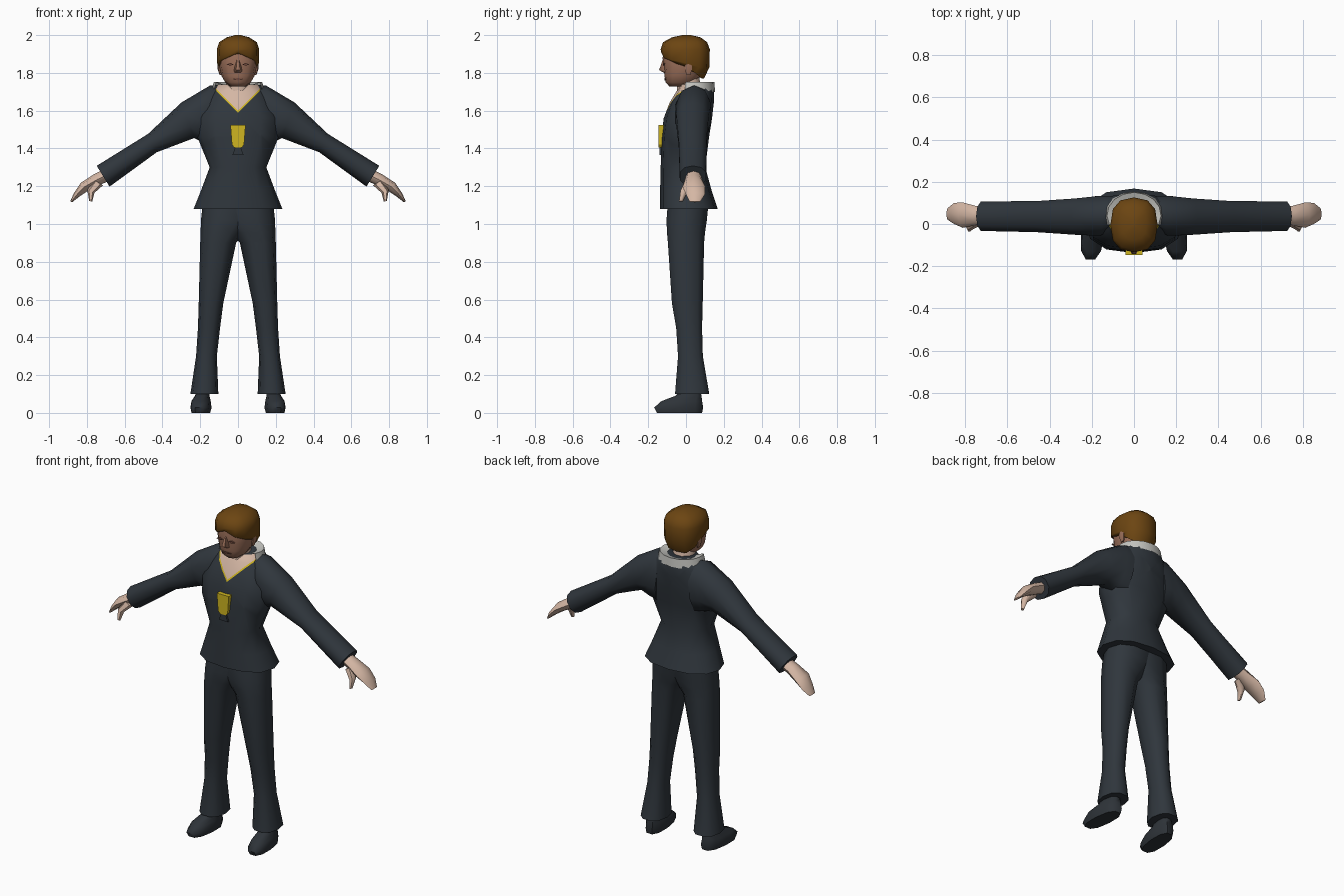
import bpy, bmesh, math
from mathutils import Vector

if "Cube" in bpy.data.objects:
    bpy.data.objects.remove(bpy.data.objects["Cube"])


def material(name, rgb):
    m = bpy.data.materials.new(name)
    m.diffuse_color = (*rgb, 1)
    m.use_nodes = True
    m.node_tree.nodes["Principled BSDF"].inputs["Base Color"].default_value = m.diffuse_color
    return m


SUIT = material("charcoal cloth", (0.029, 0.037, 0.046))
SHOE = material("dark leather", (0.027, 0.033, 0.040))
HAIR = material("brown hair", (0.150, 0.060, 0.006))
FACE = material("tan face", (0.34, 0.165, 0.105))
SHADE = material("eye and lip brown", (0.16, 0.065, 0.045))
SKIN = material("light skin", (0.66, 0.47, 0.37))
GOLD = material("yellow", (0.62, 0.46, 0.015))
WHITE = material("grey white collar", (0.55, 0.55, 0.52))


def finish(name, bm, mats, angle=55):
    bmesh.ops.recalc_face_normals(bm, faces=bm.faces)
    me = bpy.data.meshes.new(name)
    bm.to_mesh(me)
    bm.free()
    for m in mats:
        me.materials.append(m)
    ob = bpy.data.objects.new(name, me)
    bpy.context.collection.objects.link(ob)
    bpy.ops.object.select_all(action='DESELECT')
    ob.select_set(True)
    bpy.context.view_layer.objects.active = ob
    bpy.ops.object.shade_smooth_by_angle(angle=math.radians(angle))
    return ob


def loft(rings, n=12, power=1.0, adjust=None):
    """Skin over rings given as (centre, half axis u, half axis v)."""
    bm = bmesh.new()
    rows = []
    for k, (c, u, v) in enumerate(rings):
        row = []
        for i in range(n):
            a = 2 * math.pi * i / n
            ca, sa = round(math.cos(a), 6), round(math.sin(a), 6)
            p = (Vector(c) + Vector(u) * math.copysign(abs(ca) ** power, ca)
                 + Vector(v) * math.copysign(abs(sa) ** power, sa))
            row.append(bm.verts.new(adjust(k, p) if adjust else p))
        rows.append(row)
    for a, b in zip(rows, rows[1:]):
        for i in range(n):
            j = (i + 1) % n
            bm.faces.new((a[i], a[j], b[j], b[i]))
    bm.faces.new(rows[0])
    bm.faces.new(rows[-1])
    return bm


def level(z, x0, x1, y0, y1, s=1):
    """Horizontal ring filling a rectangle."""
    return ((s * (x0 + x1) / 2, (y0 + y1) / 2, z),
            ((x1 - x0) / 2, 0, 0), (0, (y1 - y0) / 2, 0))


def limb(top, low, y0, y1, s):
    """Ring across a limb between a top and a low point in x, z."""
    return ((s * (top[0] + low[0]) / 2, (y0 + y1) / 2, (top[1] + low[1]) / 2),
            (s * (top[0] - low[0]) / 2, 0, (top[1] - low[1]) / 2),
            (0, (y1 - y0) / 2, 0))


def prism(name, pts, y0, y1, mat):
    """Front outline in x, z pushed from y0 back to y1."""
    bm = bmesh.new()
    f = [bm.verts.new((x, y0, z)) for x, z in pts]
    b = [bm.verts.new((x, y1, z)) for x, z in pts]
    bm.faces.new(f)
    bm.faces.new(b)
    for i in range(len(pts)):
        j = (i + 1) % len(pts)
        bm.faces.new((f[i], f[j], b[j], b[i]))
    return finish(name, bm, [mat], 30)


# Jacket body with the V neckline cut into its front
torso = [(1.08, .235, -.138, .168), (1.18, .195, -.137, .135),
         (1.30, .150, -.134, .102), (1.46, .215, -.130, .122),
         (1.56, .220, -.118, .138), (1.64, .185, -.088, .147),
         (1.70, .145, -.052, .148), (1.738, .105, -.030, .140)]
bm = loft([level(z, -w, w, y0, y1) for z, w, y0, y1 in torso], 12, 0.85)
SLOPE = 1.0
for base in (1.60, 1.588):
    for s in (1, -1):
        bmesh.ops.bisect_plane(bm, geom=bm.verts[:] + bm.edges[:] + bm.faces[:],
                               plane_co=(0, 0, base), plane_no=(-s * SLOPE, 0, 1))
for f in bm.faces:
    c = f.calc_center_median()
    h = c.z - SLOPE * abs(c.x)
    if c.y < 0.03 and h > 1.588:
        f.material_index = 1 if h > 1.60 else 2
finish("jacket_body", bm, [SUIT, SKIN, GOLD])

# Badge and the jacket fastening under it
prism("chest_badge", [(-.04, 1.525), (.04, 1.525), (.032, 1.42), (.02, 1.405),
                      (-.02, 1.405), (-.032, 1.42)], -.146, -.11, GOLD)
prism("jacket_button", [(-.015, 1.405), (.015, 1.405), (.03, 1.365),
                        (-.03, 1.365)], -.141, -.11, SUIT)

# Collar wrapped around the back of the neck
bm = bmesh.new()
rows = []
for rx, ry, z in ((.142, .112, 1.70), (.128, .108, 1.752), (.075, .06, 1.735)):
    row = []
    for i in range(11):
        a = math.radians(-25 + 23 * i)
        row.append(bm.verts.new((rx * math.cos(a), .042 + ry * math.sin(a), z)))
    rows.append(row)
for a, b in zip(rows, rows[1:]):
    for i in range(10):
        bm.faces.new((a[i], a[i + 1], b[i + 1], b[i]))
finish("shirt_collar", bm, [WHITE])

# Neck
finish("neck", loft([level(1.66, -.085, .085, -.05, .10),
                     level(1.73, -.065, .065, -.05, .08),
                     level(1.80, -.06, .06, -.05, .07)], 10), [SKIN])

# Head, nose, eyes and mouth
head = [(1.728, .042, -.088, .03), (1.75, .068, -.108, .05),
        (1.785, .088, -.114, .08), (1.83, .098, -.118, .10),
        (1.88, .104, -.124, .11), (1.94, .095, -.112, .10)]
finish("head", loft([level(z, -w, w, y0, y1) for z, w, y0, y1 in head], 12, .85),
       [FACE])
finish("nose", loft([level(1.803, -.020, .020, -.124, -.09),
                     level(1.815, -.021, .021, -.146, -.09),
                     level(1.87, -.010, .010, -.126, -.09)], 6), [FACE])
prism("mouth", [(-.03, 1.768), (0, 1.773), (.03, 1.768), (0, 1.76)],
      -.115, -.106, SHADE)
for s, side in ((1, "left"), (-1, "right")):
    prism("eye_" + side, [(s * .022, 1.845), (s * .04, 1.852), (s * .06, 1.845),
                          (s * .04, 1.838)], -.122, -.113, SHADE)
    finish("ear_" + side, loft([level(1.79, .088, .098, .0, .025, s),
                                level(1.82, .088, .108, -.008, .035, s),
                                level(1.85, .088, .108, -.008, .035, s)], 6), [FACE])


# Hair cap, with a raised fringe and a long back
def hairline(p):
    if p.y < -.04:
        return 1.905 - .45 * abs(p.x)
    if p.y < .02:
        return 1.845
    return 1.80 if p.y < .08 else 1.77


def hair_adjust(k, p):
    if k == 0:
        p.z = hairline(p)
    elif k == 1:
        p.z = max(p.z, hairline(p) + .008)
    return p


hair = [(1.78, .104, -.126, .095), (1.83, .111, -.133, .124),
        (1.925, .112, -.134, .126), (1.962, .100, -.122, .112),
        (1.988, .060, -.075, .078), (2.0, .015, -.02, .025)]
finish("hair", loft([level(z, -w, w, y0, y1) for z, w, y0, y1 in hair], 12, .8,
                    hair_adjust), [HAIR], 70)

for s, side in ((1, "left"), (-1, "right")):
    # Sleeve from inside the shoulder to the cuff
    sleeve = [((.09, 1.738), (.13, 1.42), -.03, .135),
              ((.15, 1.732), (.18, 1.43), -.06, .138),
              ((.30, 1.643), (.232, 1.455), -.055, .125),
              ((.476, 1.477), (.43, 1.38), -.042, .112),
              ((.748, 1.308), (.68, 1.198), -.036, .110)]
    finish("sleeve_" + side, loft([limb(*r, s) for r in sleeve], 10, .9), [SUIT])

    # Hand and thumb
    hand = [((.715, 1.288), (.675, 1.232), .0, .08),
            ((.765, 1.262), (.728, 1.208), -.005, .085),
            ((.832, 1.218), (.790, 1.178), -.018, .102),
            ((.868, 1.165), (.836, 1.148), .0, .100),
            ((.888, 1.120), (.878, 1.115), .02, .075)]
    finish("hand_" + side, loft([limb(*r, s) for r in hand], 8), [SKIN])
    thumb = [((.765, 1.235), (.715, 1.205), -.01, .04),
             ((.798, 1.180), (.760, 1.165), -.032, .012),
             ((.788, 1.122), (.772, 1.118), -.038, -.015)]
    finish("thumb_" + side, loft([limb(*r, s) for r in thumb], 6), [SKIN])

    # Trouser leg
    leg = [(1.12, -.11, .185, -.10, .125), (1.02, -.09, .196, -.108, .115),
           (.955, -.035, .198, -.105, .105), (.90, .010, .200, -.10, .10),
           (.58, .078, .208, -.078, .092), (.45, .095, .212, -.055, .088),
           (.30, .112, .222, -.045, .092), (.10, .104, .252, -.062, .127)]
    finish("trouser_leg_" + side, loft([level(*r, s) for r in leg], 10, .85), [SUIT])

    # Shoe with the toe turned slightly out
    shoe = [(0, .148, .246, -.158, .09), (.028, .140, .252, -.174, .096),
            (.062, .146, .248, -.135, .09), (.09, .155, .232, -.06, .085),
            (.13, .160, .222, -.02, .075)]
    finish("shoe_" + side, loft([level(*r, s) for r in shoe], 10, .8,
           lambda k, p: p + Vector((-s * (p.y + .04) * .08, 0, 0))), [SHOE])
